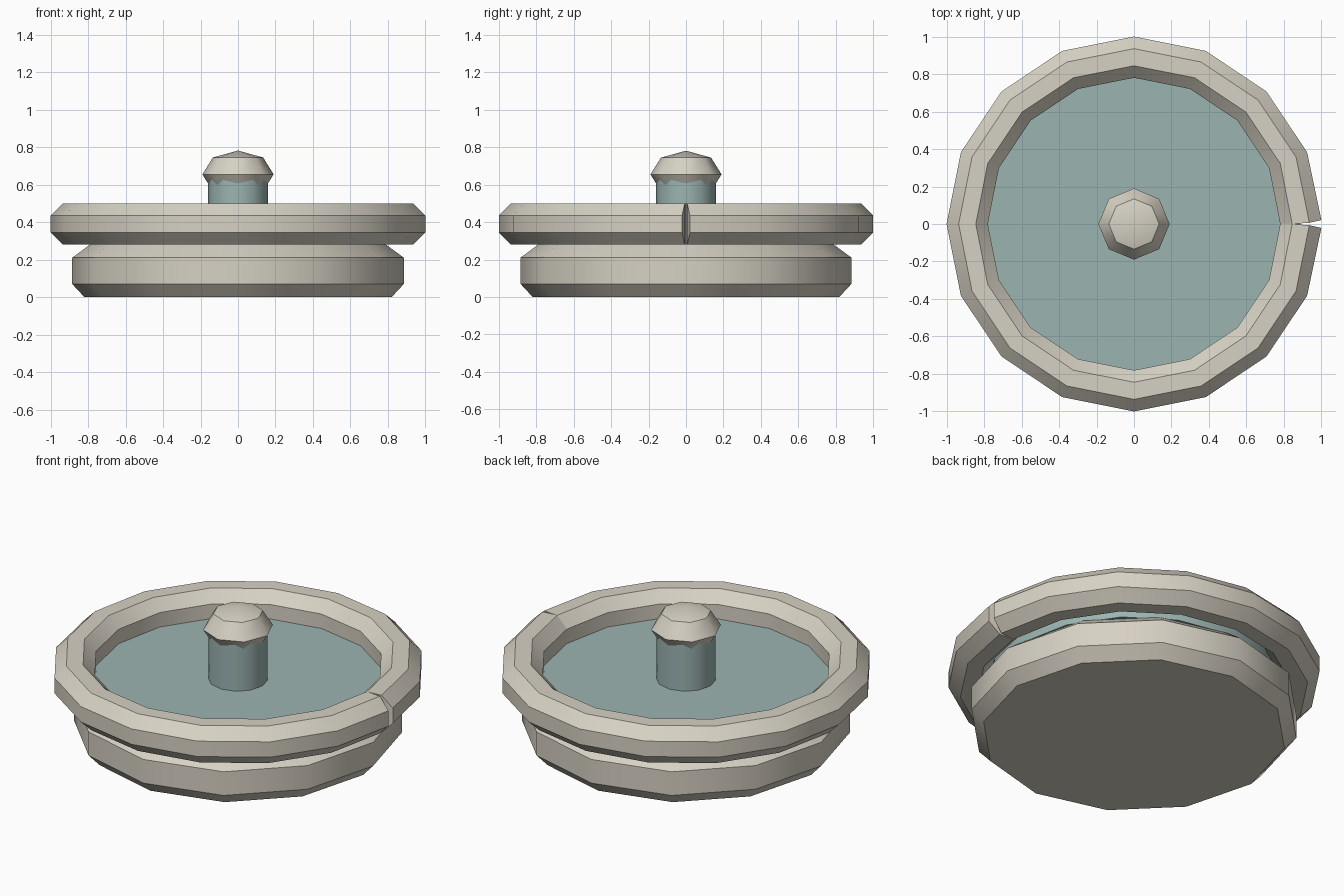
import bpy, bmesh, math

if "Cube" in bpy.data.objects:
    bpy.data.objects.remove(bpy.data.objects["Cube"])


def material(name, rgb):
    m = bpy.data.materials.new(name)
    m.diffuse_color = (*rgb, 1.0)
    m.use_nodes = True
    m.node_tree.nodes["Principled BSDF"].inputs["Base Color"].default_value = m.diffuse_color
    return m


STONE = material("warm_stone", (0.68, 0.64, 0.55))
TEAL = material("pale_teal", (0.33, 0.46, 0.44))


def finish(bm, name, mat, angle):
    bmesh.ops.recalc_face_normals(bm, faces=bm.faces)
    me = bpy.data.meshes.new(name)
    bm.to_mesh(me)
    bm.free()
    me.materials.append(mat)
    ob = bpy.data.objects.new(name, me)
    bpy.context.collection.objects.link(ob)
    bpy.ops.object.select_all(action='DESELECT')
    ob.select_set(True)
    bpy.context.view_layer.objects.active = ob
    bpy.ops.object.shade_smooth_by_angle(angle=math.radians(angle))
    return ob


def lathe(name, profile, sides, mat, angle=35):
    """Turn (radius, z) points; the ends close with a flat face or an apex."""
    bm = bmesh.new()
    rings = []
    for r, z in profile:
        n = sides if r > 0 else 1
        rings.append([bm.verts.new((r * math.cos(math.tau * i / sides),
                                    r * math.sin(math.tau * i / sides), z)) for i in range(n)])
    for a, b in zip(rings, rings[1:]):
        for i in range(sides):
            j = (i + 1) % sides
            if len(b) == 1:
                bm.faces.new((a[i], a[j], b[0]))
            elif len(a) == 1:
                bm.faces.new((a[0], b[j], b[i]))
            else:
                bm.faces.new((a[i], a[j], b[j], b[i]))
    for ring in (rings[0], rings[-1]):
        if len(ring) > 1:
            bm.faces.new(ring)
    return finish(bm, name, mat, angle)


def split_rim():
    """Octagonal-section ring with a thin wedge-shaped notch at +x."""
    bm = bmesh.new()
    sides, centre, height, rad = 16, 0.89, 0.39, 0.119
    section = [(centre + rad * math.cos(math.pi / 8 + k * math.pi / 4),
                height + rad * math.sin(math.pi / 8 + k * math.pi / 4)) for k in range(8)]
    rings = []
    for i in range(sides + 1):
        a = math.tau * i / sides
        ring = []
        for r, z in section:
            gap = max(0.0, (r - 0.89) / 0.11) ** 1.3 * 0.021
            y = r * math.sin(a) if 0 < i < sides else (gap if i == 0 else -gap)
            ring.append(bm.verts.new((r * math.cos(a), y, z)))
        rings.append(ring)
    for a, b in zip(rings, rings[1:]):
        for k in range(8):
            m = (k + 1) % 8
            bm.faces.new((a[k], b[k], b[m], a[m]))
    ends = [bm.faces.new(rings[0]), bm.faces.new(rings[-1])]
    bmesh.ops.triangulate(bm, faces=ends)
    return finish(bm, "split_rim", STONE, 35)


# Chamfered foot
lathe("base", [(0.82, 0), (0.885, 0.07), (0.885, 0.21), (0.79, 0.28)], 12, STONE)
# Rim floating around the plate
split_rim()
# Plate inside the rim
lathe("plate", [(0.785, 0.28), (0.785, 0.35)], 16, TEAL)
# Handle: stem and faceted cap
lathe("stem", [(0.16, 0.34), (0.16, 0.64)], 12, TEAL)
cap = [(0.19 * math.sin(k * math.pi / 4) if 0 < k < 4 else 0,
        0.655 - 0.127 * math.cos(k * math.pi / 4)) for k in range(5)]
lathe("cap", cap, 8, STONE, 40)
